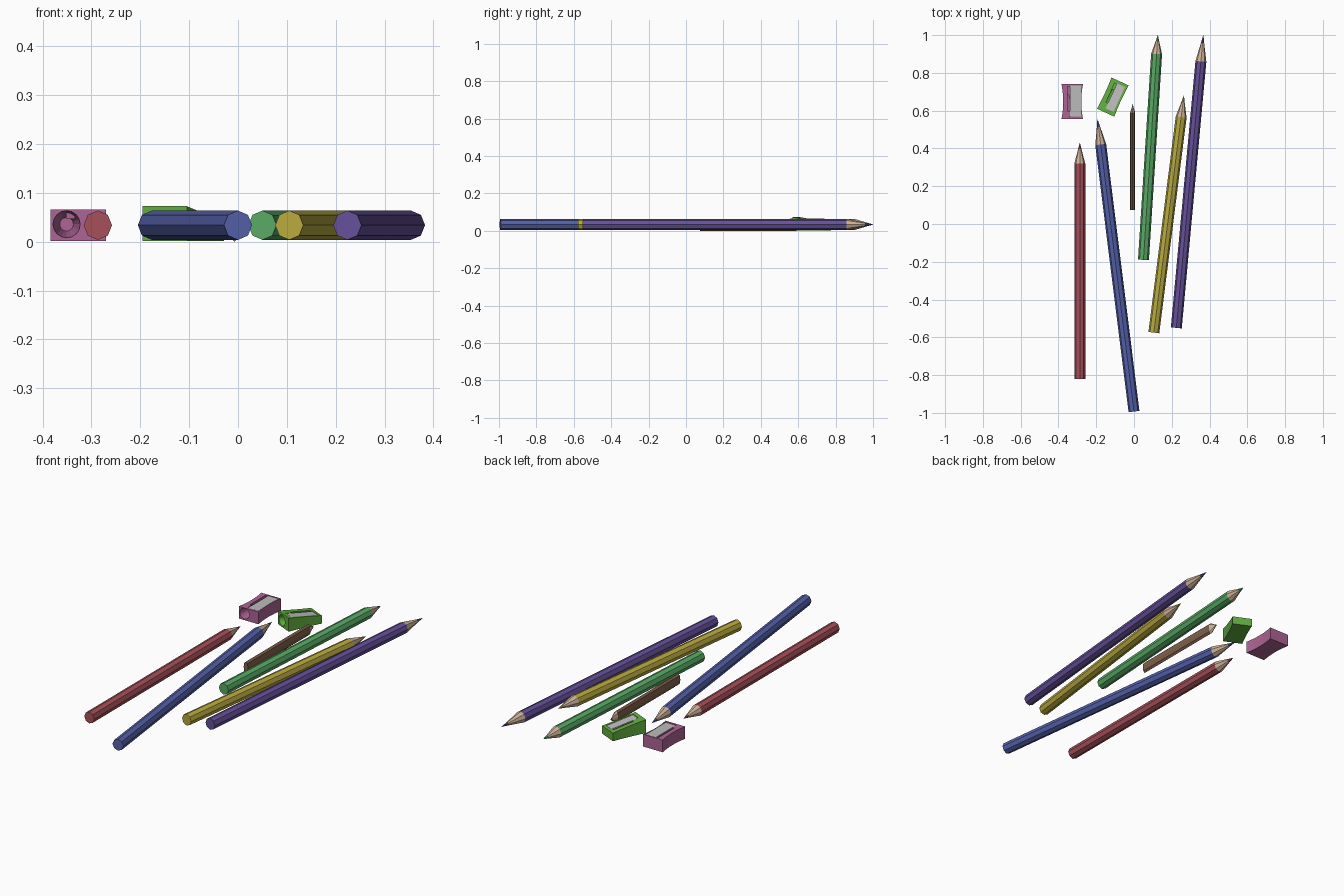
import bpy, bmesh
from math import atan2, cos, sin, tau, radians
from mathutils import Matrix

if "Cube" in bpy.data.objects:
    bpy.data.objects.remove(bpy.data.objects["Cube"])


def material(name, rgb):
    m = bpy.data.materials.new(name)
    m.diffuse_color = (*rgb, 1)
    m.use_nodes = True
    m.node_tree.nodes["Principled BSDF"].inputs["Base Color"].default_value = m.diffuse_color
    return m


def add_object(name, bm, mats=()):
    bmesh.ops.recalc_face_normals(bm, faces=bm.faces[:])
    me = bpy.data.meshes.new(name)
    bm.to_mesh(me)
    bm.free()
    for m in mats:
        me.materials.append(m)
    ob = bpy.data.objects.new(name, me)
    bpy.context.collection.objects.link(ob)
    return ob


WOOD = material("wood", (0.62, 0.45, 0.32))
STEEL = material("steel", (0.5, 0.5, 0.5))


# Eight-sided pencil lathed along y: coloured shaft, bare wood cone, coloured lead
def pencil(name, rgb, end, tip, cone, rx=0.029, rz=0.03, z=0.034):
    dx, dy = tip[0] - end[0], tip[1] - end[1]
    length = (dx * dx + dy * dy) ** 0.5
    bm = bmesh.new()
    rings = []
    for y, k in ((0, 1), (length - cone, 1), (length - cone * 0.3, 0.3), (length, 0.03)):
        rings.append([bm.verts.new((rx * k * cos(tau * i / 8), y, rz * k * sin(tau * i / 8)))
                      for i in range(8)])
    for s in range(3):
        for i in range(8):
            j = (i + 1) % 8
            f = bm.faces.new((rings[s][i], rings[s][j], rings[s + 1][j], rings[s + 1][i]))
            f.material_index = 1 if s == 1 else 0
    bm.faces.new(rings[0])
    bm.faces.new(rings[3])
    ob = add_object(name, bm, (material(name + "_paint", rgb), WOOD))
    ob.location = (end[0], end[1], z)
    ob.rotation_euler.z = -atan2(dx, dy)


def box(x0, x1, y0, y1, z0, z1):
    bm = bmesh.new()
    bmesh.ops.create_cube(bm, size=1)
    for v in bm.verts:
        v.co = (x1 if v.co.x > 0 else x0, y1 if v.co.y > 0 else y0, z1 if v.co.z > 0 else z0)
    return bm


# Sharpener: waisted block, conical hole, shaving slot and a recessed steel blade
def sharpener(name, rgb, loc, angle, w, l, front_h, back_h, waist, hole_x, blade):
    def top(y):
        return front_h + (back_h - front_h) * (y / l + 0.5)
    bm = bmesh.new()
    n = 8
    ts = [i / n * 2 - 1 for i in range(n + 1)]
    outline = [(w / 2 - waist * (1 - t * t), t * l / 2) for t in ts]
    outline += [(-x, y) for x, y in reversed(outline)]
    low = [bm.verts.new((x, y, 0)) for x, y in outline]
    high = [bm.verts.new((x, y, top(y))) for x, y in outline]
    bm.faces.new(low)
    bm.faces.new(high)
    for i in range(len(low)):
        j = (i + 1) % len(low)
        bm.faces.new((low[i], low[j], high[j], high[i]))
    body = add_object(name + "_body", bm, (material(name + "_plastic", rgb),))

    # blade and its seat follow the top slope
    bx0, bx1, by0, by1 = blade

    def sloped(bm):
        for v in bm.verts:
            v.co.z += top(v.co.y)
        return bm

    cone = bmesh.new()
    depth = l * 0.7
    bmesh.ops.create_cone(cone, cap_ends=True, segments=16, radius1=0.028,
                          radius2=0.014, depth=depth)
    bmesh.ops.transform(cone, verts=cone.verts,
                        matrix=Matrix.Translation((hole_x, -l / 2 + depth / 2 - 0.001, 0.034))
                        @ Matrix.Rotation(radians(-90), 4, 'X'))
    cutters = [
        add_object(name + "_hole_cutter", cone),
        add_object(name + "_seat_cutter",
                   sloped(box(bx0 - 0.002, bx1 + 0.002, by0 - 0.002, by1 + 0.002, -0.006, 0.02))),
        add_object(name + "_slot_cutter",
                   sloped(box(bx0 - 0.012, bx0 + 0.004, by0 + 0.03, by1 - 0.004, -0.018, 0.02))),
    ]
    bpy.context.view_layer.objects.active = body
    for c in cutters:
        mod = body.modifiers.new("cut", 'BOOLEAN')
        mod.operation = 'DIFFERENCE'
        mod.solver = 'EXACT'
        mod.object = c
        bpy.ops.object.modifier_apply(modifier=mod.name)
        bpy.data.objects.remove(c)
    steel = add_object(name + "_blade", sloped(box(bx0, bx1, by0, by1, -0.007, -0.001)), (STEEL,))
    for ob in (body, steel):
        ob.location = loc
        ob.rotation_euler.z = angle


# Pencils
pencil("red_pencil", (0.38, 0.08, 0.10), (-0.287, -0.82), (-0.287, 0.43), 0.11)
pencil("blue_pencil", (0.09, 0.12, 0.40), (0.0, -0.993), (-0.193, 0.555), 0.135)
pencil("green_pencil", (0.10, 0.40, 0.13), (0.05, -0.19), (0.126, 1.0), 0.10)
pencil("yellow_pencil", (0.48, 0.40, 0.05), (0.105, -0.575), (0.264, 0.68), 0.115)
pencil("purple_pencil", (0.13, 0.08, 0.32), (0.224, -0.55), (0.367, 1.0), 0.14)
pencil("brown_stub_pencil", (0.22, 0.12, 0.07), (-0.007, 0.075), (-0.007, 0.635), 0.045,
       rx=0.013, rz=0.03, z=0.03)

# Sharpeners
sharpener("pink_sharpener", (0.42, 0.13, 0.30), (-0.327, 0.648, 0.002), 0, 0.114, 0.186,
          0.064, 0.064, 0.009, -0.024, (-0.012, 0.046, -0.08, 0.085))
sharpener("green_sharpener", (0.12, 0.42, 0.05), (-0.112, 0.672, 0.002), radians(-24.7), 0.1, 0.182,
          0.071, 0.042, 0.003, -0.013, (-0.01, 0.036, -0.07, 0.075))
